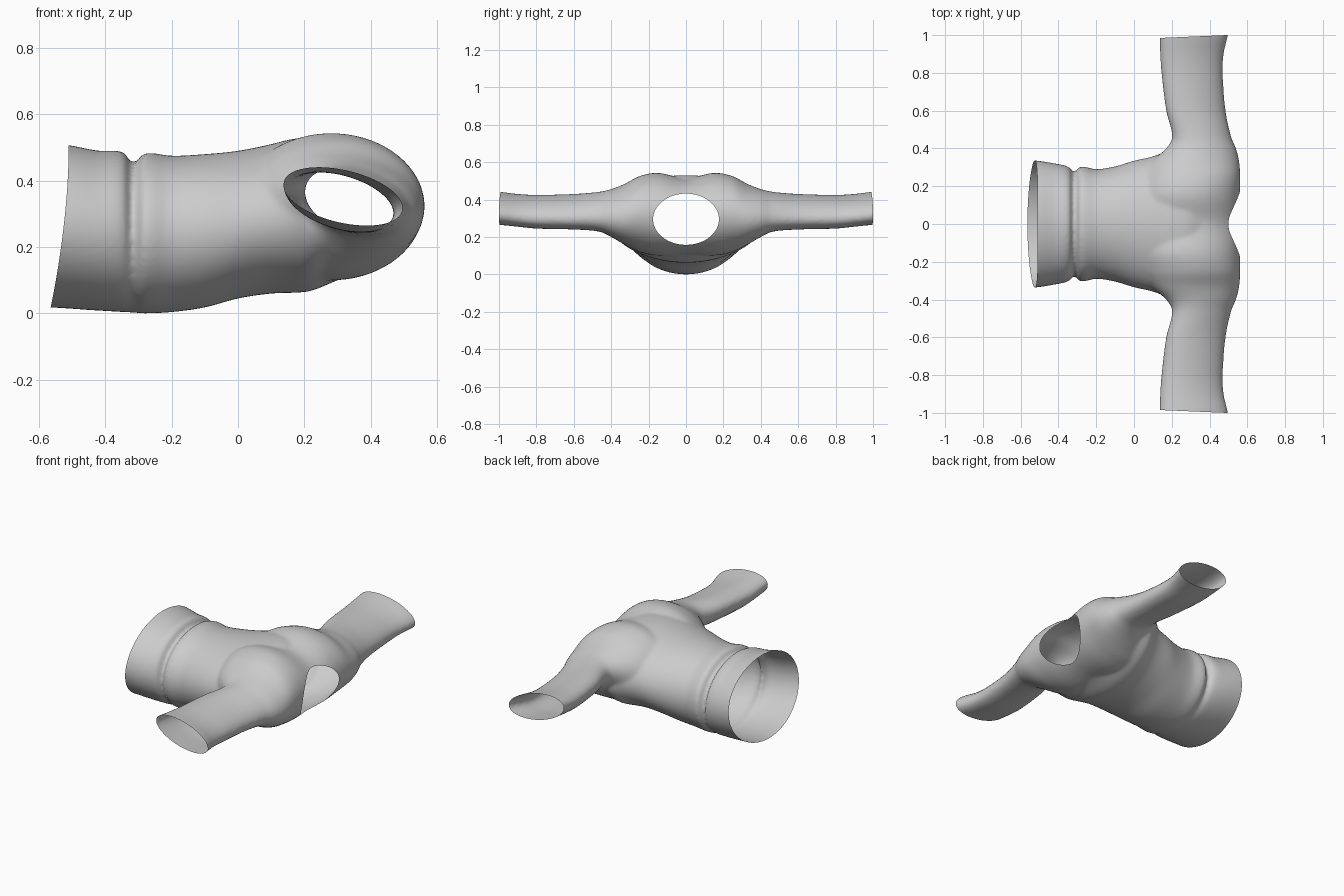
import bpy, bmesh, math

if "Cube" in bpy.data.objects:
    bpy.data.objects.remove(bpy.data.objects["Cube"])

N = 72  # points around each cross-section


def hermite(rows, steps):
    """Smoothly resample rows of section values along their first column."""
    def slope(i, k):
        a, b = rows[max(i - 1, 0)], rows[min(i + 1, len(rows) - 1)]
        return (b[k] - a[k]) / (b[0] - a[0])
    out = []
    for i in range(len(rows) - 1):
        p, q = rows[i], rows[i + 1]
        h = q[0] - p[0]
        for j in range(steps):
            t = j / steps
            row = [p[0] + h * t]
            for k in range(1, len(p)):
                row.append((2*t**3 - 3*t**2 + 1) * p[k] + (t**3 - 2*t**2 + t) * h * slope(i, k)
                           + (3*t**2 - 2*t**3) * q[k] + (t**3 - t**2) * h * slope(i + 1, k))
            out.append(row)
    return out + [list(rows[-1])]


def loft(bm, rows, place):
    """Closed tube through sections (position, a0, a1, z0, z1, lean)."""
    rings = []
    for s, a0, a1, z0, z1, lean in hermite(rows, 6):
        ring = []
        for i in range(N):
            t = 2 * math.pi * i / N
            a = (a0 + a1) / 2 + (a1 - a0) / 2 * math.cos(t)
            z = (z0 + z1) / 2 + (z1 - z0) / 2 * math.sin(t + lean)
            ring.append(bm.verts.new(place(s, a, z)))
        rings.append(ring)
    for r, q in zip(rings, rings[1:]):
        for i in range(N):
            j = (i + 1) % N
            bm.faces.new((r[i], r[j], q[j], q[i]))
    bm.faces.new(rings[0][::-1])
    bm.faces.new(rings[-1])


def apply(obj, kind, **settings):
    mod = obj.modifiers.new(kind.title(), kind)
    for k, v in settings.items():
        setattr(mod, k, v)
    bpy.context.view_layer.objects.active = obj
    bpy.ops.object.modifier_apply(modifier=mod.name)


bm = bmesh.new()

# Torso along x: x, half width, bottom, top (with the gathered waistband seam)
torso = [(-.60, .345, .02, .515), (-.51, .337, .018, .507), (-.42, .322, .01, .49),
         (-.345, .302, .004, .486), (-.315, .272, .003, .447), (-.285, .304, .0, .482),
         (-.2, .290, .004, .475), (-.1, .305, .018, .48), (0, .335, .045, .49),
         (.1, .358, .06, .51), (.16, .382, .062, .525), (.22, .42, .068, .53),
         (.3, .42, .1, .525), (.38, .36, .13, .49), (.45, .27, .17, .44)]
loft(bm, [(x, -w, w, a, b, 0) for x, w, a, b in torso], lambda s, a, z: (s, a, z))

# Shoulders and sleeves along y: y, x range, z range, lean of the section
half = [(.15, 0, .56, .10, .543, 0), (.25, .03, .562, .12, .525, 0),
        (.33, .09, .557, .16, .483, -.1), (.4, .17, .54, .20, .456, -.2),
        (.46, .202, .515, .228, .442, -.3), (.6, .17, .485, .24, .43, -.38),
        (.8, .145, .47, .245, .425, -.4), (.9, .138, .475, .255, .43, -.42),
        (1.0, .135, .498, .265, .442, -.42), (1.06, .135, .505, .268, .445, -.42)]
rows = [(-r[0],) + r[1:] for r in half[::-1]] + [(0, 0, .555, .105, .513, 0)] + half
loft(bm, rows, lambda s, a, z: (a, s, z))
bmesh.ops.recalc_face_normals(bm, faces=bm.faces)

mesh = bpy.data.meshes.new("sweater")
bm.to_mesh(mesh)
bm.free()
sweater = bpy.data.objects.new("sweater", mesh)
bpy.context.collection.objects.link(sweater)

# Fuse the two tubes into one soft skin
apply(sweater, 'REMESH', mode='VOXEL', voxel_size=.011)
apply(sweater, 'SMOOTH', factor=.5, iterations=6)

# Neck opening cut with an oval prism along x
NZ, RY, RZ = .295, .176, .137
bpy.ops.mesh.primitive_cylinder_add(vertices=64, radius=1, depth=.5, location=(.55, 0, NZ),
                                    rotation=(0, math.pi / 2, 0))
cutter = bpy.context.object
cutter.name = "neck_cutter"
cutter.scale = (RZ, RY, 1)
cutter.hide_render = True
bpy.context.view_layer.update()
apply(sweater, 'BOOLEAN', operation='DIFFERENCE', object=cutter, solver='EXACT')
bpy.data.objects.remove(cutter)

bm = bmesh.new()
bm.from_mesh(sweater.data)
inside = []
for f in bm.faces:
    c = f.calc_center_median()
    if c.x > .25 and (c.y / RY) ** 2 + ((c.z - NZ) / RZ) ** 2 < 1:
        inside.append(f)
bmesh.ops.delete(bm, geom=inside, context='FACES')

# Open both cuffs and the hem
for co, no in (((.49, 1, 0), (-.043, 1, 0)), ((.49, -1, 0), (-.043, -1, 0)),
               ((-.51, 0, 0), (-1, 0, 0))):
    bmesh.ops.bisect_plane(bm, geom=bm.verts[:] + bm.edges[:] + bm.faces[:],
                           plane_co=co, plane_no=no, clear_outer=True)

# Hem dips backwards toward the underside
for v in bm.verts:
    if v.co.x < -.36:
        ramp = (-.36 - v.co.x) / .15
        v.co.x -= .058 * ramp * max(0, 1 - v.co.z / .5) ** 1.8
for f in bm.faces:
    f.smooth = True
bm.to_mesh(sweater.data)
bm.free()
